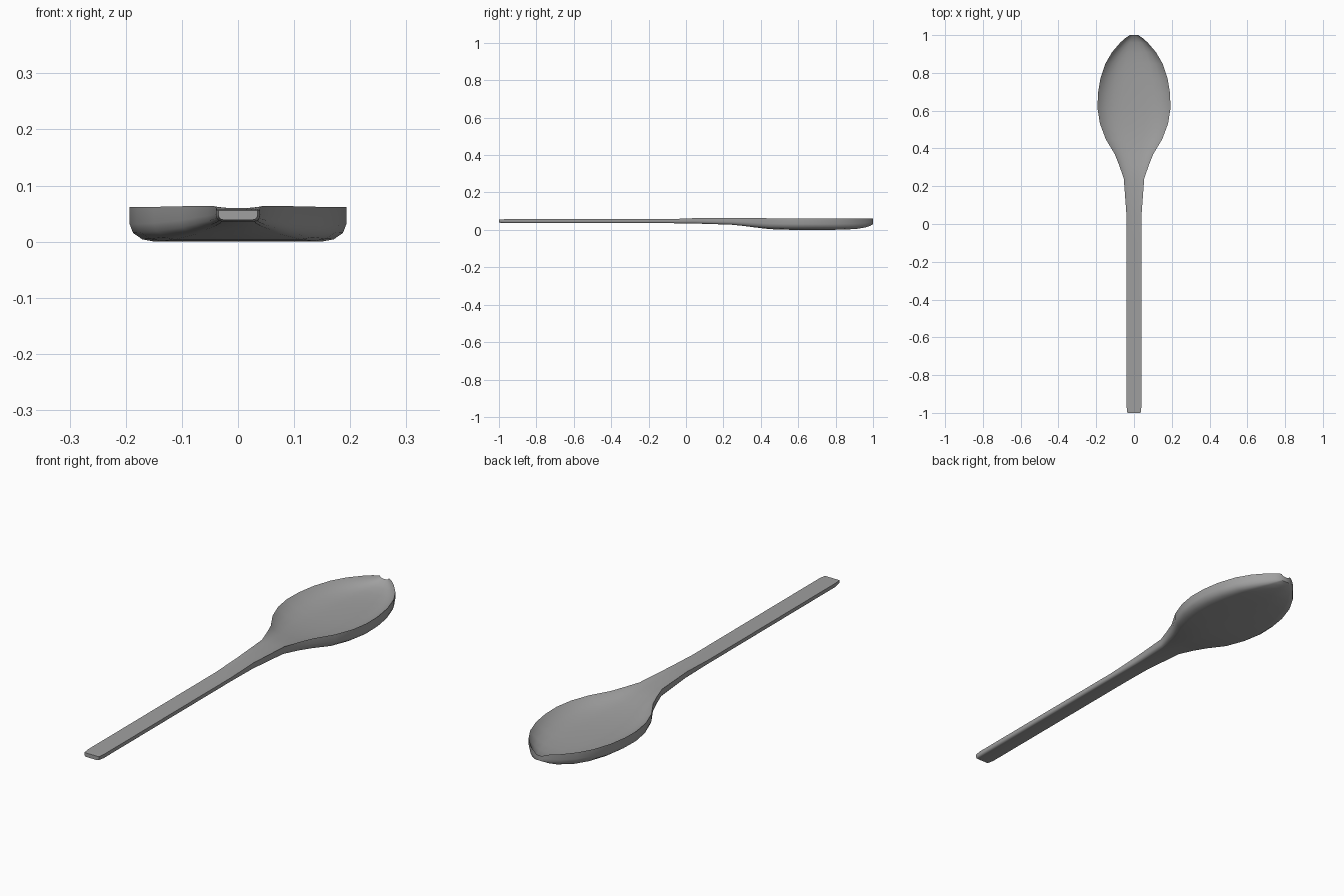
import bpy, bmesh, math

cube = bpy.data.objects.get("Cube")
if cube:
    bpy.data.objects.remove(cube)

metal = bpy.data.materials.new("grey_metal")
metal.use_nodes = True
grey = (0.35, 0.35, 0.35, 1)
metal.diffuse_color = grey
metal.node_tree.nodes["Principled BSDF"].inputs["Base Color"].default_value = grey

# Stations along the length: y, half width, rim z, floor z, underside z
stations = [
    (-1.0, .035, .056, .056, .039), (-.97, .039, .057, .057, .036),
    (-.1, .039, .057, .057, .036), (.05, .040, .063, .060, .034),
    (.24, .054, .064, .056, .028), (.31, .078, .064, .048, .021),
    (.37, .102, .063, .038, .013), (.45, .150, .062, .028, .004),
    (.53, .180, .062, .022, .001), (.61, .193, .062, .019, 0),
    (.69, .191, .062, .018, 0), (.77, .178, .062, .018, 0),
    (.85, .151, .062, .019, .002), (.91, .116, .062, .023, .005),
    (.96, .073, .062, .030, .013), (.985, .045, .062, .040, .022),
    (1.0, .022, .061, .052, .030),
]
across = [0, .3, .55, .75, .88, .96]


def section(half, rim, floor, under):
    """Closed ring: dished top, upright rim wall, rounded underside."""
    top = [(t * half, floor + (rim - floor) * t ** 4) for t in across]
    height = rim - under
    curl = min(.045, half * .25)
    wall = [(half, rim), (half, under + height * .5)]
    belly = [(half - curl * (1 - math.cos(a)), under + height * .5 * (1 - math.sin(a)))
             for a in (math.pi / 6, math.pi / 3, math.pi / 2)]
    right = top + wall + belly + [(0, under)]
    left = [(-x, z) for x, z in reversed(right[1:-1])]
    return right + left


# Spoon: loft the rings from handle end to bowl tip
bm = bmesh.new()
rings = []
for y, half, rim, floor, under in stations:
    rings.append([bm.verts.new((x, y, z)) for x, z in section(half, rim, floor, under)])
for a, b in zip(rings, rings[1:]):
    for i in range(len(a)):
        j = (i + 1) % len(a)
        bm.faces.new((a[i], a[j], b[j], b[i]))
bm.faces.new(rings[0])
bm.faces.new(rings[-1])
bmesh.ops.recalc_face_normals(bm, faces=bm.faces)
mesh = bpy.data.meshes.new("spoon")
bm.to_mesh(mesh)
bm.free()
mesh.materials.append(metal)
spoon = bpy.data.objects.new("spoon", mesh)
bpy.context.collection.objects.link(spoon)

# Smooth surface with crisp rim
bpy.ops.object.select_all(action="DESELECT")
spoon.select_set(True)
bpy.context.view_layer.objects.active = spoon
bpy.ops.object.shade_smooth_by_angle(angle=math.radians(40))
